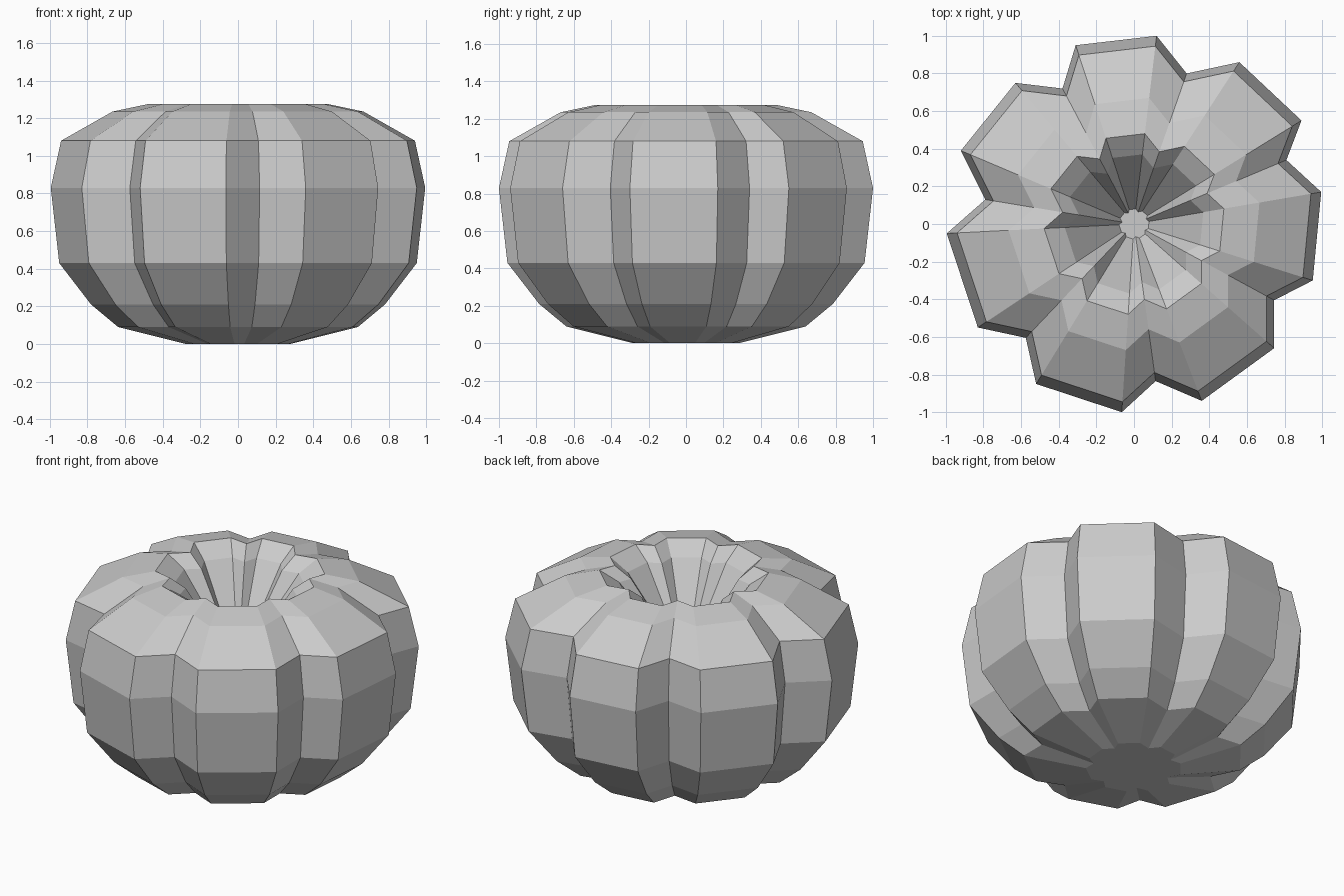
import bpy, bmesh

# Lobed cross-section at the widest ring: two corners and a groove per lobe
OUTLINE = [
    (0.12, 1.00), (-0.31, 0.95), (-0.38, 0.72),
    (-0.63, 0.75), (-0.92, 0.39), (-0.79, 0.13),
    (-0.995, -0.05), (-0.83, -0.55), (-0.575, -0.605),
    (-0.52, -0.85), (-0.065, -1.00), (0.115, -0.835),
    (0.36, -0.94), (0.745, -0.66), (0.745, -0.405),
    (0.95, -0.30), (0.995, 0.17), (0.81, 0.34),
    (0.89, 0.55), (0.56, 0.86), (0.28, 0.80),
]

# Side profile (scale of the outline, height), from base to sunken centre
PROFILE = [
    (0.28, 0.0), (0.64, 0.09), (0.785, 0.21), (0.955, 0.43), (1.0, 0.83),
    (0.945, 1.08), (0.67, 1.235), (0.48, 1.275), (0.37, 1.20), (0.08, 0.80),
]

# Pumpkin body: stacked rings bridged with flat quads, capped at both ends
bm = bmesh.new()
rings = [[bm.verts.new((x * s, y * s, z)) for x, y in OUTLINE] for s, z in PROFILE]
n = len(OUTLINE)
for low, high in zip(rings, rings[1:]):
    for i in range(n):
        j = (i + 1) % n
        bm.faces.new((low[i], low[j], high[j], high[i]))
bm.faces.new(rings[0][::-1])
bm.faces.new(rings[-1])
bmesh.ops.recalc_face_normals(bm, faces=bm.faces[:])

mesh = bpy.data.meshes.new("pumpkin_body")
bm.to_mesh(mesh)
bm.free()
bpy.context.collection.objects.link(bpy.data.objects.new("pumpkin_body", mesh))
